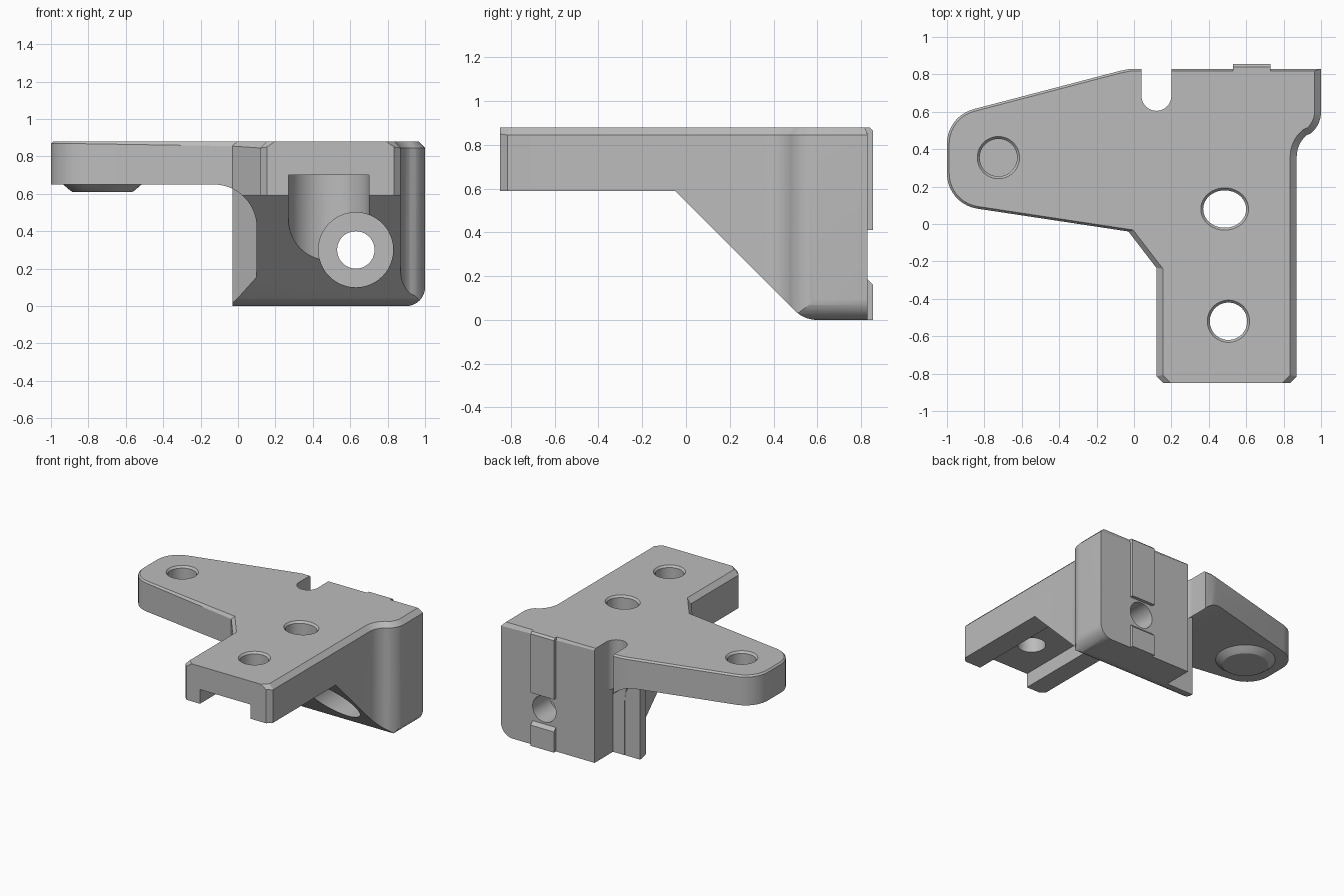
import bpy, bmesh, math
from mathutils import Vector

cube = bpy.data.objects.get("Cube")
if cube:
    bpy.data.objects.remove(cube, do_unlink=True)

grey = bpy.data.materials.new("bracket_grey")
grey.use_nodes = True
colour = (0.5, 0.5, 0.5, 1)
grey.diffuse_color = colour
grey.node_tree.nodes["Principled BSDF"].inputs["Base Color"].default_value = colour

TOP = 0.88
LOW = -0.1


def arc(cx, cy, r, start, end, steps=10, ry=None):
    ry = ry or r
    angles = [math.radians(start + (end - start) * i / steps) for i in range(steps + 1)]
    return [(cx + r * math.cos(a), cy + ry * math.sin(a)) for a in angles]


def circle(cx, cy, r, ry=None):
    return arc(cx, cy, r, 0, 360, 48, ry)[:-1]


def loft(name, rings):
    """Closed solid through a stack of rings with equal point counts."""
    bm = bmesh.new()
    loops = [[bm.verts.new(p) for p in ring] for ring in rings]
    n = len(loops[0])
    for a, b in zip(loops, loops[1:]):
        for i in range(n):
            j = (i + 1) % n
            bm.faces.new((a[i], a[j], b[j], b[i]))
    bm.faces.new(loops[0][::-1])
    bm.faces.new(loops[-1])
    bmesh.ops.remove_doubles(bm, verts=bm.verts[:], dist=1e-5)
    bmesh.ops.recalc_face_normals(bm, faces=bm.faces[:])
    mesh = bpy.data.meshes.new(name)
    bm.to_mesh(mesh)
    bm.free()
    mesh.materials.append(grey)
    obj = bpy.data.objects.new(name, mesh)
    bpy.context.collection.objects.link(obj)
    return obj


def prism(name, pts, axis, lo, hi):
    place = {"x": lambda p, t: (t, p[0], p[1]),
             "y": lambda p, t: (p[0], t, p[1]),
             "z": lambda p, t: (p[0], p[1], t)}[axis]
    return loft(name, [[place(p, t) for p in pts] for t in (lo, hi)])


def combine(target, tool, operation="DIFFERENCE"):
    tool.hide_render = True
    mod = target.modifiers.new("cut", "BOOLEAN")
    mod.operation, mod.solver, mod.object = operation, "EXACT", tool
    bpy.context.view_layer.objects.active = target
    bpy.ops.object.modifier_apply(modifier=mod.name)
    bpy.data.objects.remove(tool, do_unlink=True)


def inset(pts, widths):
    """Move each edge of a counter-clockwise outline inwards by its own width."""
    result = []
    for i, p in enumerate(pts):
        normals = []
        for a, b in ((pts[i - 1], p), (p, pts[(i + 1) % len(pts)])):
            d = (Vector(b) - Vector(a)).normalized()
            normals.append((-d.y, d.x))
        (ax, ay), (bx, by) = normals
        wa, wb = widths[i - 1], widths[i]
        det = ax * by - ay * bx
        if abs(det) < 1e-3:
            result.append((p[0] + bx * wb, p[1] + by * wb))
        else:
            result.append((p[0] + (wa * by - wb * ay) / det, p[1] + (ax * wb - bx * wa) / det))
    return result


# Plan outline, each run with the width of its top chamfer
runs = [
    ([(0.155, -0.85)], 0),
    ([(0.835, -0.85)], 0.03),
    ([(0.87, -0.815)] + arc(1.02, 0.36, 0.15, 180, 130) + arc(0.85, 0.6, 0.15, -50, 0), 0.035),
    ([(1.0, 0.83)], 0.012),
    ([(0.2, 0.83)] + arc(0.12, 0.685, 0.08, 0, -180, 16), 0),
    ([(0.04, 0.83), (-0.02, 0.83), (-0.07, 0.82)]
     + arc(-0.81, 0.43, 0.19, 104, 180) + arc(-0.81, 0.27, 0.19, 180, 261), 0.012),
    ([(-0.03, -0.04)], 0.025),
    ([(0.12, -0.235)], 0.035),
    ([(0.12, -0.815)], 0.03),
]
outline = [p for pts, w in runs for p in pts]
widths = [w for pts, w in runs for p in pts]
rim = [TOP - max(widths[i - 1], widths[i]) for i in range(len(widths))]
bracket = loft("bracket_body", [
    [(x, y, LOW) for x, y in outline],
    [(x, y, z) for (x, y), z in zip(outline, rim)],
    [(x, y, TOP) for x, y in inset(outline, widths)],
])

# Space below the side arm, filleted into the block
under_arm = [(-1.2, 0.65)] + arc(-0.13, 0.42, 0.23, 90, 0, 14) + [(0.1, -0.2), (-1.2, -0.2)]
combine(bracket, prism("arm_cutter", under_arm, "y", -1, 1))

# Lower part of the rear notch
notch = [(-0.2, 0.605), (0.2, 0.605), (0.2, 1), (-0.2, 1)]
combine(bracket, prism("notch_cutter", notch, "z", -0.2, 0.5))

# Fin beside the block, below the arm
fin = [(0.15, 0.33), (0.15, 0.603), (-0.03, 0.603), (-0.03, 0.53), (0.1, 0.385)]
combine(bracket, prism("fin", fin, "z", LOW, 0.7), "UNION")

# Rounded lower edge on the left flank
corner = arc(0.9, 0.1, 0.1, -90, 0) + [(1.1, 0.1), (1.1, -0.2), (0.9, -0.2)]
combine(bracket, prism("corner_cutter", corner, "y", -1, 1))

# Sloped underside running to the flat foot
slope = [(-1, -0.2), (-1, 0.59), (-0.05, 0.59)] + arc(0.6, 0.145, 0.145, 225, 270) \
    + [(1, 0), (1, -0.2)]
combine(bracket, prism("slope_cutter", slope, "x", -1.2, 1.2))

# Round-ended channel under the front arm
channel = [(0.27, -1), (0.7, -1)] + arc(0.485, 0.08, 0.215, 0, 180, 28)
combine(bracket, prism("channel_cutter", channel, "z", -0.2, 0.7))

# Counterbored cross hole
combine(bracket, prism("counterbore", circle(0.63, 0.3, 0.2), "y", -0.3, 0.62))
combine(bracket, prism("cross_bore", circle(0.63, 0.3, 0.1), "y", 0.5, 1))

# Chamfered vertical holes, the arm one being blind
for x, y, rx, ry, floor in ((0.485, 0.08, 0.115, 0.1, 0.5),
                            (0.505, -0.52, 0.1, 0.1, 0.5),
                            (-0.725, 0.355, 0.1, 0.1, 0.67)):
    rings = []
    for z, grow in ((floor, 0), (TOP - 0.015, 0), (TOP, 0.013), (TOP + 0.1, 0.013)):
        rings.append([(px, py, z) for px, py in circle(x, y, rx + grow, ry + grow)])
    combine(bracket, loft("hole_cutter", rings))

# Boss under the arm
boss = loft("arm_boss", [[(x, y, z) for x, y in circle(-0.725, 0.355, r)]
                         for z, r in ((0.61, 0.16), (0.62, 0.175), (0.65, 0.21), (0.66, 0.21))])

# Locating keys on the back
upper_key = prism("upper_key", [(0.81, 0.41), (0.855, 0.41), (0.855, 0.865), (0.84, TOP),
                                (0.81, TOP)], "x", 0.53, 0.73)
lower_key = prism("lower_key", [(0.81, 0), (0.855, 0), (0.855, 0.16), (0.83, 0.185),
                                (0.81, 0.185)], "x", 0.53, 0.73)

# Smooth curved walls, sharp edges
bpy.ops.object.select_all(action="DESELECT")
for obj in (bracket, boss, upper_key, lower_key):
    obj.select_set(True)
bpy.context.view_layer.objects.active = bracket
bpy.ops.object.shade_smooth_by_angle(angle=math.radians(25))
